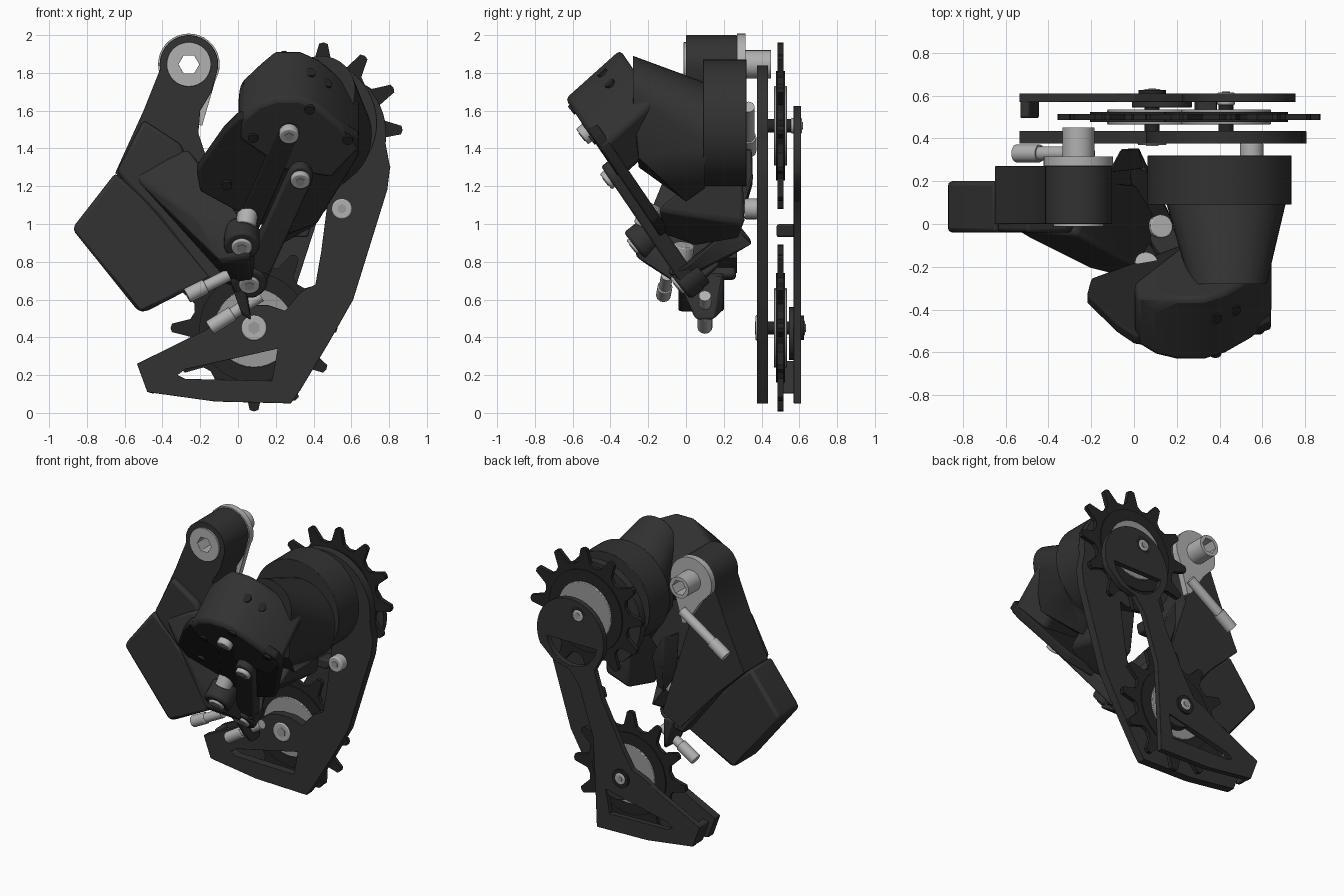
import bpy, bmesh, math
from mathutils import Vector

cube = bpy.data.objects.get("Cube")
if cube:
    bpy.data.objects.remove(cube, do_unlink=True)


def material(name, value):
    m = bpy.data.materials.new(name)
    m.use_nodes = True
    col = (value, value, value, 1)
    m.diffuse_color = col
    m.node_tree.nodes["Principled BSDF"].inputs["Base Color"].default_value = col
    return m


BLACK = material("matte black", 0.032)
DARK = material("deep black", 0.018)
STEEL = material("light steel", 0.44)
GREY = material("bearing grey", 0.32)

AXIS = Vector((0, 0.78, 0.62))          # direction of the tilted pivots


def add(name, bm, mat, bevel=0.0):
    bmesh.ops.remove_doubles(bm, verts=bm.verts, dist=0.0005)
    bmesh.ops.recalc_face_normals(bm, faces=bm.faces)
    me = bpy.data.meshes.new(name)
    bm.to_mesh(me)
    bm.free()
    me.materials.clear()
    me.materials.append(mat)
    ob = bpy.data.objects.new(name, me)
    bpy.context.collection.objects.link(ob)
    bpy.ops.object.select_all(action='DESELECT')
    ob.select_set(True)
    bpy.context.view_layer.objects.active = ob
    bpy.ops.object.shade_smooth_by_angle(angle=math.radians(32))
    if bevel:
        mod = ob.modifiers.new("soft edges", 'BEVEL')
        mod.width, mod.segments = bevel, 2
        mod.limit_method, mod.angle_limit = 'ANGLE', math.radians(32)


def arc(x, z, r, a0=0, a1=360, n=32):
    """Points on an arc; a full turn leaves out the repeated end."""
    steps = n if a1 - a0 >= 360 else n - 1
    ang = [math.radians(a0 + (a1 - a0) * i / steps) for i in range(n)]
    return [(x + r * math.cos(a), z + r * math.sin(a)) for a in ang]


def flat(name, loops, y0, y1, mat, bevel=0.0):
    """Front-facing plate from an outline and optional holes."""
    cu = bpy.data.curves.new(name + " outline", 'CURVE')
    cu.dimensions, cu.fill_mode, cu.extrude = '2D', 'BOTH', (y1 - y0) / 2
    for pts in loops:
        sp = cu.splines.new('POLY')
        sp.points.add(len(pts) - 1)
        for p, (x, z) in zip(sp.points, pts):
            p.co = (x, z, 0, 1)
        sp.use_cyclic_u = True
    tmp = bpy.data.objects.new(name + " outline", cu)
    bpy.context.collection.objects.link(tmp)
    bpy.context.view_layer.update()
    me = bpy.data.meshes.new_from_object(
        tmp.evaluated_get(bpy.context.evaluated_depsgraph_get()))
    bm = bmesh.new()
    bm.from_mesh(me)
    bpy.data.objects.remove(tmp, do_unlink=True)
    bpy.data.curves.remove(cu)
    bpy.data.meshes.remove(me)
    for v in bm.verts:
        x, z, d = v.co
        v.co = (x, (y0 + y1) / 2 - d, z)
    add(name, bm, mat, bevel)


def hull(name, pts, mat, bevel=0.0):
    bm = bmesh.new()
    for p in pts:
        bm.verts.new(p)
    res = bmesh.ops.convex_hull(bm, input=bm.verts)
    junk = {g for g in res["geom_interior"] + res["geom_unused"]
            if isinstance(g, bmesh.types.BMVert)}
    bmesh.ops.delete(bm, geom=list(junk), context='VERTS')
    bmesh.ops.dissolve_limit(bm, angle_limit=0.02, verts=bm.verts, edges=bm.edges)
    add(name, bm, mat, bevel)


def rod(name, a, b, r, mat, sides=24, bevel=0.0):
    a, b = Vector(a), Vector(b)
    bm = bmesh.new()
    bmesh.ops.create_cone(bm, cap_ends=True, segments=sides, radius1=r,
                          radius2=r, depth=(b - a).length)
    q = (b - a).to_track_quat('Z', 'Y')
    for v in bm.verts:
        v.co = q @ v.co + (a + b) / 2
    add(name, bm, mat, bevel)


def face_point(x, z, lift=0.0):
    """Point on the sloping front plane of the linkage."""
    return Vector((x, -0.57 + (1.57 - z) * 0.68, z)) - AXIS * lift


def slope_plate(name, outline, lift, depth, mat, bevel):
    top = [face_point(x, z, lift) for x, z in outline]
    hull(name, top + [p + AXIS * depth for p in top], mat, bevel)


def socket_screw(name, p, r, direction=AXIS):
    p, d = Vector(p), Vector(direction).normalized()
    rod(name, p, p + d * 0.06, r, STEEL, bevel=0.008)
    rod(name + "_socket", p - d * 0.004, p + d * 0.01, r * 0.5, GREY, 6)


# Hanger arm with hollow mounting bolt
HX, HZ = -0.26, 1.845
arm = arc(HX, HZ, 0.155, -10, 190, 22) + [
    (-0.5, 1.6), (-0.65, 1.27), (-0.45, 1.08), (-0.14, 0.74), (0.0, 0.82),
    (-0.17, 1.36), (-0.21, 1.48), (-0.2, 1.6), (-0.14, 1.7)]
flat("hanger_arm", [arm, arc(HX, HZ, 0.07)], 0, 0.27, BLACK, 0.012)
hexagon = arc(HX, HZ, 0.055, n=6)
flat("bolt_head", [arc(HX, HZ, 0.118), hexagon], -0.012, 0.02, STEEL, 0.006)
flat("bolt_shaft", [arc(HX, HZ, 0.075), hexagon], 0.0, 0.45, STEEL)
washer = arc(HX, HZ, 0.163, -30, 200, 24) + [(-0.33, 1.7), (-0.22, 1.53), (-0.19, 1.52)]
flat("stop_washer", [washer, arc(HX, HZ, 0.07)], 0.27, 0.315, STEEL, 0.006)
rod("tension_screw", (-0.2, 0.33, 1.62), (-0.5, 0.33, 1.42), 0.033, STEEL)
rod("tension_screw_head", (-0.44, 0.33, 1.46), (-0.55, 0.33, 1.385), 0.042, STEEL, 12)

# Battery pack
flat("battery", [[(-0.875, 0.97), (-0.86, 1.0), (-0.65, 1.27), (-0.5, 1.14),
                  (-0.13, 0.72), (-0.49, 0.535), (-0.53, 0.54)]],
     -0.04, 0.2, BLACK, 0.025)
flat("battery_cradle", [[(-0.64, 1.28), (-0.5, 1.55), (-0.3, 1.42), (-0.07, 0.72),
                         (-0.16, 0.7), (-0.44, 1.06), (-0.6, 1.22)]],
     -0.04, 0.265, BLACK, 0.02)

# Lower knuckle joining the arm to the links
hull("lower_knuckle", [
    (-0.56, -0.03, 1.26), (-0.27, -0.05, 1.4), (-0.5, 0.2, 1.2), (-0.22, 0.2, 1.34),
    (-0.22, -0.2, 1.02), (-0.09, -0.23, 0.8), (0.06, -0.27, 0.83), (0.09, -0.24, 0.94),
    (0.0, -0.06, 1.0), (0.08, 0.02, 0.64), (-0.07, 0.08, 0.68), (0.08, 0.18, 0.78)],
    BLACK, 0.02)
hull("knuckle_foot", [
    (-0.06, -0.04, 0.74), (0.02, -0.06, 0.74), (-0.04, 0.2, 0.74), (0.04, 0.2, 0.74),
    (0.02, 0.05, 0.52), (0.07, 0.05, 0.49), (0.02, 0.2, 0.54), (0.07, 0.15, 0.49)],
    BLACK, 0.015)
hull("back_bracket", [
    (-0.12, 0.24, 1.42), (-0.06, 0.35, 1.4), (0.03, 0.355, 1.25), (-0.06, 0.35, 1.2),
    (-0.1, 0.24, 1.1), (0.05, 0.26, 0.98), (-0.02, 0.28, 0.96)], BLACK, 0.012)
hull("back_bracket_lug", [
    (-0.02, 0.28, 1.0), (0.05, 0.26, 1.0), (0.02, 0.36, 0.9), (-0.02, 0.2, 0.92),
    (0.0, 0.08, 0.74), (0.14, 0.06, 0.75), (0.19, 0.0, 0.78), (0.17, -0.09, 0.73),
    (0.03, -0.06, 0.72)], BLACK, 0.012)
PIVOTS = [((0.02, -0.27, 0.88), (0.06, -0.18, 1.1)), ((0.06, -0.04, 0.68), (0.13, -0.01, 0.89))]
for i, (p, end) in enumerate(PIVOTS):
    p, end = Vector(p), Vector(end)
    rod(f"pivot_boss_{i}", p, p + AXIS * 0.14, 0.095, BLACK, bevel=0.015)
    socket_screw(f"pivot_screw_{i}", p - AXIS * 0.015, 0.055)
    rod(f"pivot_pin_{i}", p.lerp(end, 0.5), end, 0.055, STEEL, bevel=0.006)

# Adjusting screws under the knuckle
for i, (a, b) in enumerate([((-0.27, -0.12, 0.62), (-0.05, -0.1, 0.73)),
                            ((-0.15, 0.1, 0.45), (0.12, 0.1, 0.62))]):
    a, b = Vector(a), Vector(b)
    rod(f"limit_screw_{i}", a, b, 0.032, STEEL)
    rod(f"limit_screw_head_{i}", a, a.lerp(b, 0.45), 0.04, STEEL, 12, 0.006)

# Motor housing: sloping face, raised cap, tapered neck and drum
slope_plate("housing_face", [
    (-0.2, 1.17), (-0.22, 1.28), (-0.08, 1.48), (0.0, 1.56), (0.2, 1.6), (0.45, 1.56),
    (0.64, 1.46), (0.64, 1.36), (0.47, 1.19), (0.42, 1.0), (0.24, 0.93), (0.1, 1.13)],
    0, 0.06, DARK, 0.012)
CAP_PUSH = Vector((0, 0.29, 0.26))
cap = []
for x, z in [(0.0, 1.45), (0.01, 1.55), (0.1, 1.63), (0.2, 1.665), (0.33, 1.665), (0.43, 1.62),
             (0.55, 1.52), (0.65, 1.4), (0.5, 1.24), (0.24, 1.28)]:
    front = face_point(x, z, 0.005)
    cap += [front, front + CAP_PUSH * (0.75 if x < 0.15 else 1)]
hull("housing_cap", cap, BLACK, 0.025)
neck = [(x, 0.1, z) for x, z in arc(0.43, 1.47, 0.28)]
neck += [(x, -0.28, z) for x, z in arc(0.44, 1.71, 0.18)]
neck += [(0.28, -0.25, 1.3), (0.58, -0.25, 1.35), (0.3, 0.0, 1.12), (0.45, 0.0, 1.12)]
hull("housing_neck", neck, BLACK)
flat("motor_drum", [arc(0.4, 1.535, 0.336, n=48)], 0.09, 0.32, BLACK, 0.01)
for i, (x, z) in enumerate([(-0.06, 1.21), (0.08, 1.46), (0.38, 1.61), (0.58, 1.45)]):
    rod(f"face_screw_{i}", face_point(x, z, 0.015), face_point(x, z, -0.02), 0.028, DARK, 12)
for i, (x, z) in enumerate([(0.38, 1.643), (0.47, 1.587)]):
    spot = face_point(x, z, 0.005) + CAP_PUSH * 0.62
    out = Vector((0.15 + 0.3 * i, -0.65, 0.7)).normalized()
    rod(f"cap_port_{i}", spot - out * 0.05, spot + out * 0.006, 0.03, DARK, 16)


# Parallelogram links
def capsule(x0, z0, x1, z1, r):
    turn = math.degrees(math.atan2(z1 - z0, x1 - x0))
    return (arc(x1, z1, r, turn - 90, turn + 90, 10)
            + arc(x0, z0, r, turn + 90, turn + 270, 10))


slope_plate("outer_link", capsule(0.33, 1.27, 0.07, 0.7, 0.065), 0.05, 0.09, BLACK, 0.012)
slope_plate("upper_link", capsule(0.27, 1.49, 0.03, 0.94, 0.06), 0.006, 0.035, DARK, 0.008)
for i, (x, z) in enumerate([(0.27, 1.49), (0.33, 1.27)]):
    socket_screw(f"link_screw_{i}", face_point(x, z, 0.075 if i else 0.045), 0.052)
hull("inner_link", [
    (0.44, 0.08, 1.25), (0.24, 0.08, 1.25), (0.44, 0.3, 1.25), (0.24, 0.3, 1.25),
    (0.43, -0.15, 1.08), (0.42, 0.31, 1.0), (0.22, -0.12, 0.94), (0.21, 0.05, 0.88),
    (0.26, 0.28, 0.92)], BLACK, 0.02)

# Cage plates
tail = [(-0.1, 0.49), (-0.18, 0.435), (-0.535, 0.26), (-0.48, 0.11), (-0.12, 0.06),
        (0.28, 0.05)]
window = [(-0.32, 0.2), (-0.28, 0.23), (0.21, 0.34), (0.18, 0.17), (-0.28, 0.18)]
outer = arc(0.42, 1.475, 0.365, -8, 232, 40) + [
    (0.42, 1.14), (0.48, 1.16), (0.44, 0.85), (0.41, 0.68), (0.33, 0.64), (0.25, 0.54),
    (0.16, 0.57), (0.06, 0.57), (-0.02, 0.55)] + tail + [
    (0.33, 0.12), (0.48, 0.37), (0.61, 0.6), (0.79, 1.18), (0.805, 1.3)]
flat("outer_cage_plate", [outer, window], 0.375, 0.435, BLACK, 0.008)
inner = arc(0.49, 1.36, 0.265, -25, 200, 32) + [
    (0.3, 1.16), (0.24, 0.97), (0.08, 0.66), (0.0, 0.53)] + tail + [
    (0.29, 0.3), (0.31, 0.68), (0.42, 1.02), (0.5, 1.12), (0.62, 1.15)]
slot = arc(0.48, 1.35, 0.2, 190, 350, 14)
flat("inner_cage_plate", [inner, slot, window], 0.57, 0.61, BLACK, 0.008)
flat("inner_cage_boss", [arc(0.13, 0.42, 0.14)], 0.545, 0.6, BLACK, 0.008)
flat("tail_guide", [[(-0.535, 0.26), (-0.49, 0.28), (-0.44, 0.1), (-0.48, 0.11)]],
     0.495, 0.6, BLACK, 0.012)
flat("chain_guide", [[(0.28, 0.93), (0.37, 0.93), (0.39, 1.0), (0.3, 1.0)]],
     0.48, 0.6, BLACK, 0.012)
rod("cage_stop", (0.55, 0.31, 1.08), (0.55, 0.38, 1.08), 0.055, STEEL, bevel=0.008)
rod("cage_stop_socket", (0.55, 0.305, 1.08), (0.55, 0.32, 1.08), 0.025, GREY, 6)

# Toothed pulleys with bearing covers and bolts
PROFILE = [(-15, 0.325), (-8, 0.34), (-4.5, 0.4), (-3, 0.435),
           (0, 0.442), (3, 0.435), (4.5, 0.4), (8, 0.34)]
for name, cx, cz, phase, back in [("upper", 0.43, 1.52, -3, 0.61), ("lower", 0.085, 0.45, 0, 0.625)]:
    teeth = []
    for k in range(12):
        for da, r in PROFILE:
            a = math.radians(30 * k + da + phase)
            teeth.append((cx + r * math.cos(a), cz + r * math.sin(a)))
    flat(name + "_pulley", [teeth], 0.485, 0.515, DARK)
    flat(name + "_pulley_rim", [arc(cx, cz, 0.29)], 0.477, 0.523, DARK)
    flat(name + "_bearing_cover", [arc(cx, cz, 0.21)], 0.465, 0.535, GREY, 0.01)
    rod(name + "_axle", (cx, 0.4, cz), (cx, 0.6, cz), 0.035, DARK)
    rod(name + "_bolt_collar", (cx, 0.59, cz), (cx, back, cz), 0.065, DARK)
    socket_screw(name + "_bolt", (cx, back + 0.005, cz), 0.042, (0, -1, 0))
socket_screw("lower_front_bolt", (0.085, 0.368, 0.45), 0.068, (0, 1, 0))
